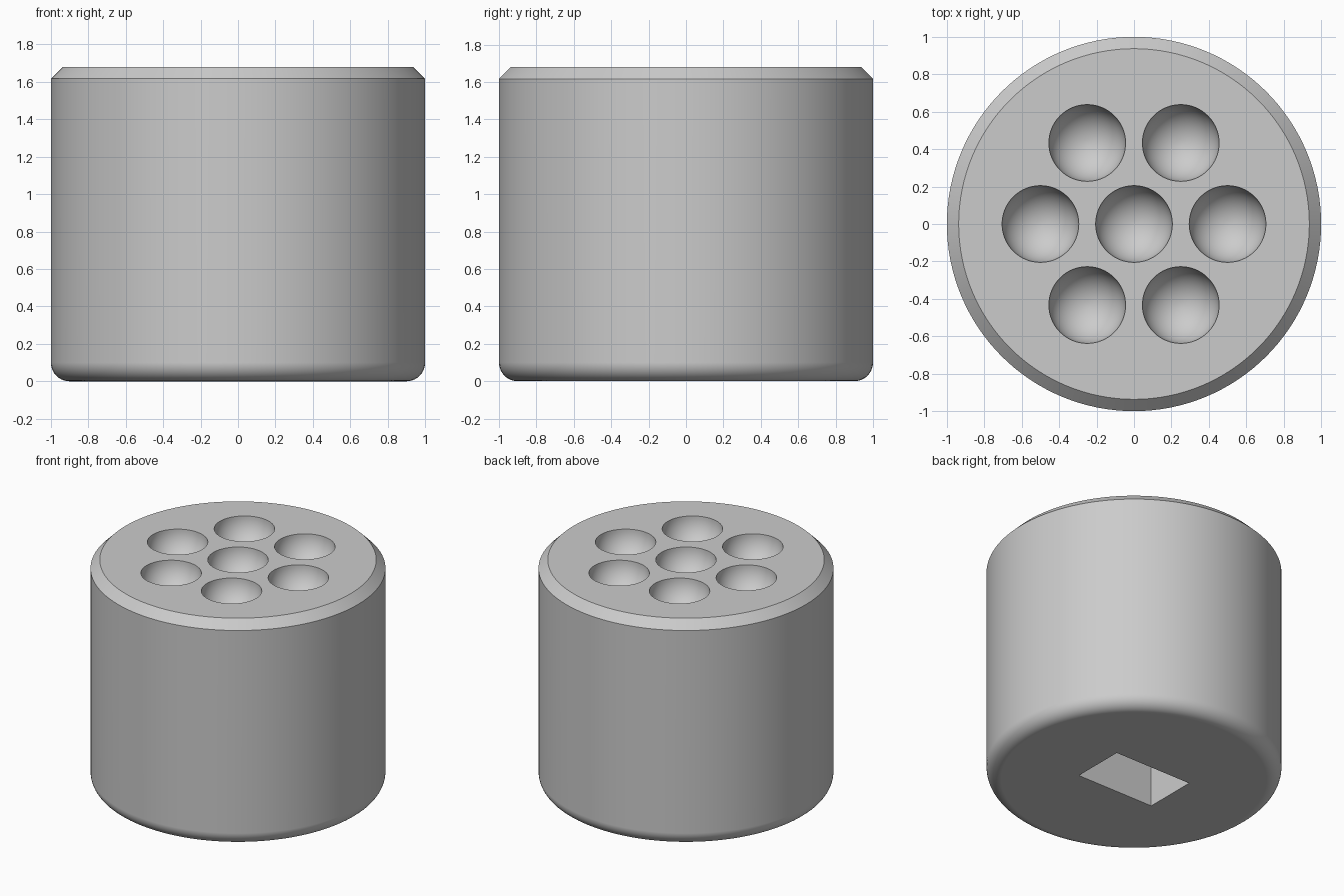
import bpy, bmesh
from math import sin, cos, pi, radians

if "Cube" in bpy.data.objects:
    bpy.data.objects.remove(bpy.data.objects["Cube"])

SEG = 128
HEIGHT, CHAMFER, FILLET = 1.68, 0.063, 0.1
DIMPLE_R, RING_R = 0.205, 0.5


def lathe(bm, profile, cx=0, cy=0, z=0, seg=SEG):
    """Closed solid of revolution; the profile starts and ends off-axis or at r = 0."""
    rings = []
    for r, h in profile:
        n = 1 if r == 0 else seg
        rings.append([bm.verts.new((cx + r * cos(2 * pi * i / seg),
                                    cy + r * sin(2 * pi * i / seg), z + h)) for i in range(n)])
    for a, b in zip(rings, rings[1:]):
        for i in range(seg):
            j = (i + 1) % seg
            if len(a) == 1:
                bm.faces.new((a[0], b[j], b[i]))
            else:
                bm.faces.new((a[i], a[j], b[j], b[i]))
    if len(rings[0]) > 1:
        bm.faces.new(rings[0][::-1])
    bm.faces.new(rings[-1])


def to_object(name, bm):
    bmesh.ops.recalc_face_normals(bm, faces=bm.faces)
    mesh = bpy.data.meshes.new(name)
    bm.to_mesh(mesh)
    bm.free()
    ob = bpy.data.objects.new(name, mesh)
    bpy.context.collection.objects.link(ob)
    return ob


# Body: rounded bottom edge, chamfered top edge
arc = [radians(-90 + 9 * k) for k in range(11)]
profile = [(1 - FILLET + FILLET * cos(t), FILLET + FILLET * sin(t)) for t in arc]
profile += [(1, HEIGHT - CHAMFER), (1 - CHAMFER, HEIGHT)]
bm = bmesh.new()
lathe(bm, profile)
body = to_object("round_block", bm)

# Dimple cutters: round bottoms, one central and six around it
N = 16
bowl = [(0, -DIMPLE_R)]
bowl += [(DIMPLE_R * sin(k * pi / 2 / N), -DIMPLE_R * cos(k * pi / 2 / N)) for k in range(1, N)]
bowl += [(DIMPLE_R, -0.001), (DIMPLE_R, 0.1)]
spots = [(0, 0)] + [(RING_R * cos(k * pi / 3), RING_R * sin(k * pi / 3)) for k in range(6)]
bm = bmesh.new()
for x, y in spots:
    lathe(bm, bowl, x, y, HEIGHT, 64)
dimples = to_object("dimple_cutter", bm)

# Rectangular socket in the underside
bm = bmesh.new()
bmesh.ops.create_cube(bm, size=1)
for v in bm.verts:
    v.co.x *= 0.64
    v.co.y *= 0.40
    v.co.z = 0.6 if v.co.z > 0 else -0.2
socket = to_object("socket_cutter", bm)

# Cut, then discard the cutters
bpy.context.view_layer.objects.active = body
body.select_set(True)
for cutter in (dimples, socket):
    cutter.hide_render = True
    mod = body.modifiers.new("cut", 'BOOLEAN')
    mod.operation = 'DIFFERENCE'
    mod.solver = 'EXACT'
    mod.object = cutter
    bpy.ops.object.modifier_apply(modifier=mod.name)
    bpy.data.objects.remove(cutter)

# Smooth curved walls, crisp edges, flat ends
bpy.ops.object.shade_smooth_by_angle(angle=radians(30))
weighted = body.modifiers.new("flat_ends", 'WEIGHTED_NORMAL')
weighted.keep_sharp = True
